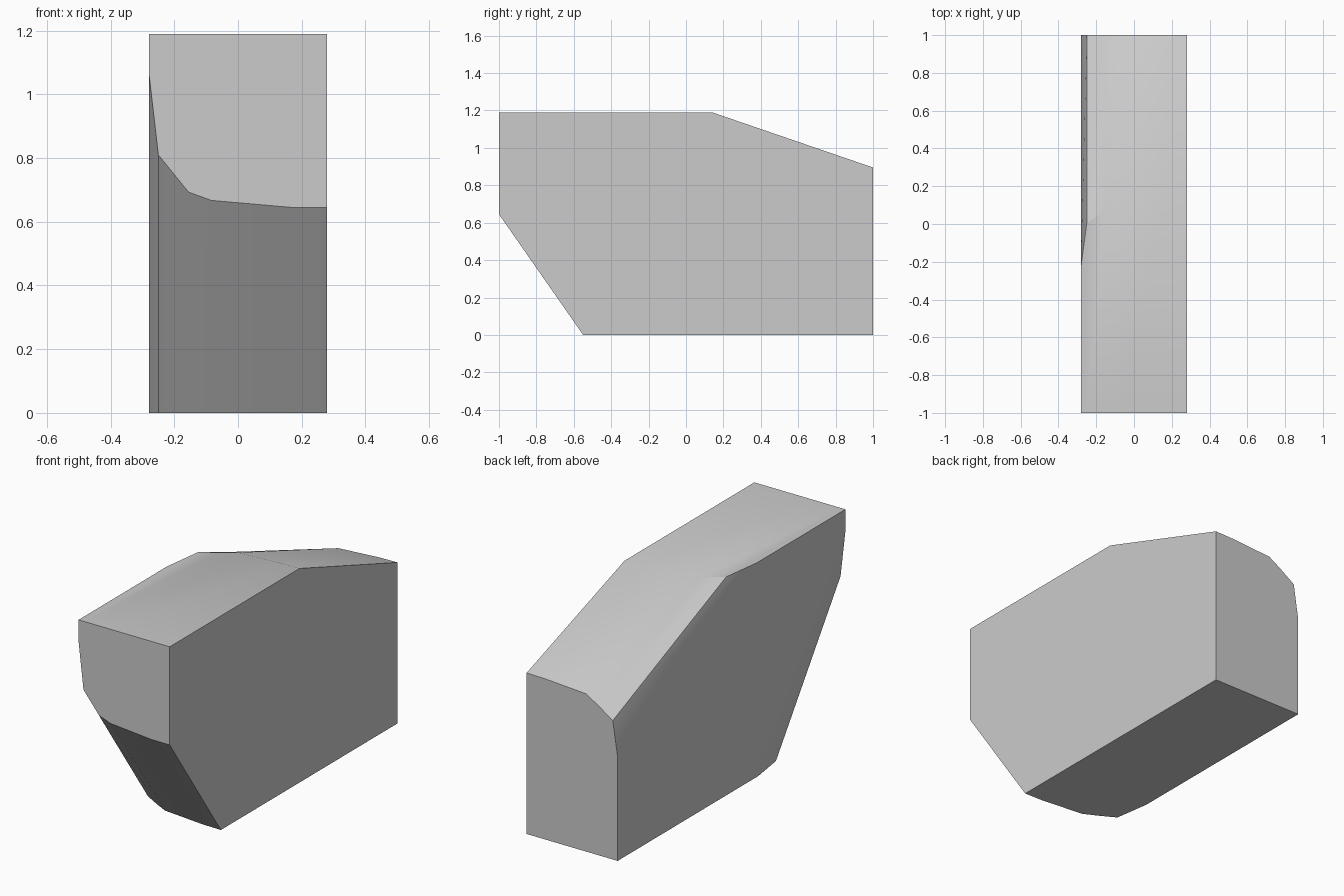
import bpy, bmesh, math

if "Cube" in bpy.data.objects:
    bpy.data.objects.remove(bpy.data.objects["Cube"])

# single flat grey
grey = bpy.data.materials.new("plain grey")
grey.diffuse_color = (0.6, 0.6, 0.6, 1.0)
grey.use_nodes = True
grey.node_tree.nodes["Principled BSDF"].inputs["Base Color"].default_value = grey.diffuse_color

HEIGHT = 1.19
# cross-sections along x: x, front edge height, top edge y, back edge height, bottom edge y
STATIONS = [
    (0.28, 0.645, 0.14, 0.895, -0.55),
    (0.17, 0.645, 0.138, 0.893, -0.548),
    (-0.083, 0.667, 0.118, 0.877, -0.522),
    (-0.155, 0.693, 0.07, 0.835, -0.486),
    (-0.25, 0.81, 0.005, 0.772, -0.433),
    (-0.28, 1.07, -0.222, 0.575, -0.235),
]

# chamfered block lofted through six-sided sections
bm = bmesh.new()
rings = []
for x, front_z, top_y, back_z, bottom_y in STATIONS:
    outline = [(bottom_y, 0), (1, 0), (1, back_z),
               (top_y, HEIGHT), (-1, HEIGHT), (-1, front_z)]
    rings.append([bm.verts.new((x, y, z)) for y, z in outline])
for a, b in zip(rings, rings[1:]):
    for i in range(6):
        j = (i + 1) % 6
        bm.faces.new((a[i], a[j], b[j], b[i]))
# flat end faces
bm.faces.new(rings[0])
bm.faces.new(rings[-1])
bmesh.ops.recalc_face_normals(bm, faces=bm.faces)

mesh = bpy.data.meshes.new("chamfered_block")
bm.to_mesh(mesh)
bm.free()
mesh.materials.append(grey)
block = bpy.data.objects.new("chamfered_block", mesh)
bpy.context.collection.objects.link(block)

# soft shading across the rounded corner, crisp main edges
bpy.context.view_layer.objects.active = block
block.select_set(True)
bpy.ops.object.shade_smooth_by_angle(angle=math.radians(30))
